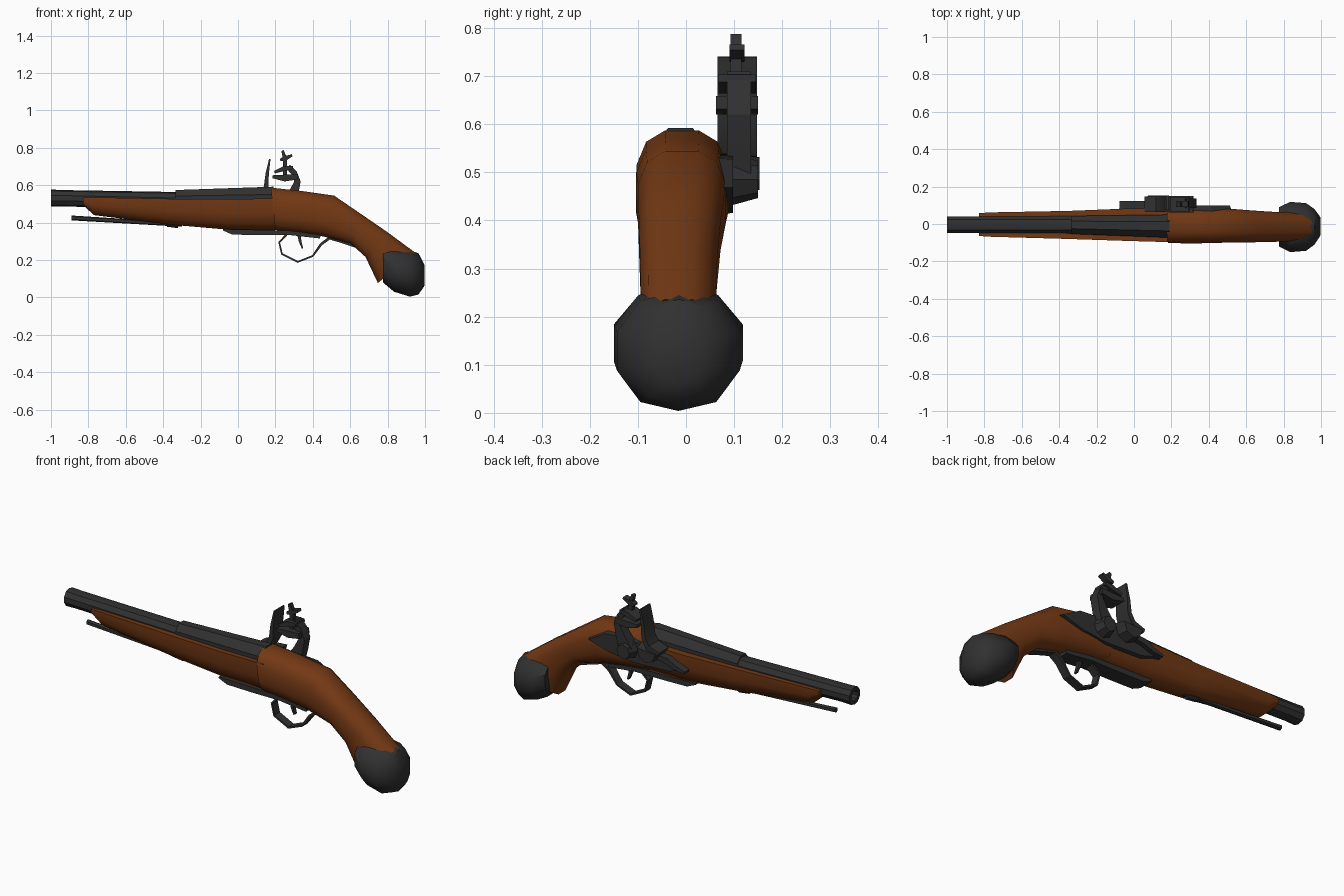
import bpy, bmesh, math
from mathutils import Vector


def material(name, rgb):
    m = bpy.data.materials.new(name)
    m.diffuse_color = (*rgb, 1)
    return m


WOOD = material("walnut brown", (0.17, 0.04, 0.007))
IRON = material("dark iron", (0.03, 0.03, 0.031))


def finish(name, bm, mat, angle=35):
    bmesh.ops.recalc_face_normals(bm, faces=bm.faces[:])
    me = bpy.data.meshes.new(name)
    bm.to_mesh(me)
    bm.free()
    me.materials.append(mat)
    ob = bpy.data.objects.new(name, me)
    bpy.context.collection.objects.link(ob)
    bpy.ops.object.select_all(action='DESELECT')
    bpy.context.view_layer.objects.active = ob
    ob.select_set(True)
    bpy.ops.object.shade_smooth_by_angle(angle=math.radians(angle))
    return ob


def round_profile(n, power=1.0):
    out = []
    for i in range(n):
        a = 2 * math.pi * (i + 0.5) / n
        c, s = math.cos(a), math.sin(a)
        k = math.cos(math.pi / n) ** -1 if power == 1 else 1
        out.append((math.copysign(abs(c) ** power, c),
                    min(1, max(-1, k * math.copysign(abs(s) ** power, s)))))
    return out


def loft(name, mat, sections, profile, angle=35):
    """sections: (top x, top z, bottom x, bottom z, y min, y max)"""
    bm = bmesh.new()
    rings = []
    for tx, tz, bx, bz, y0, y1 in sections:
        rings.append([bm.verts.new(((tx + bx) / 2 + (tx - bx) / 2 * v,
                                    (y0 + y1) / 2 + (y1 - y0) / 2 * u,
                                    (tz + bz) / 2 + (tz - bz) / 2 * v))
                      for u, v in profile])
    n = len(profile)
    for a, b in zip(rings, rings[1:]):
        for i in range(n):
            j = (i + 1) % n
            bm.faces.new((a[i], a[j], b[j], b[i]))
    bm.faces.new(rings[0])
    bm.faces.new(rings[-1])
    return finish(name, bm, mat, angle)


def upright(*rows):
    """Sections standing vertically: (x, z min, z max, y min, y max)"""
    return [(x, z1, x, z0, y0, y1) for x, z0, z1, y0, y1 in rows]


def plate(name, mat, outline, y0, y1, inset=0.0):
    """Outline in x-z, extruded from y0 to y1, narrower at y1 by the inset"""
    bm = bmesh.new()
    c = sum((Vector(p) for p in outline), Vector((0, 0))) / len(outline)
    a = [bm.verts.new((x, y0, z)) for x, z in outline]
    b = [bm.verts.new((x + (c.x - x) * inset, y1, z + (c.y - z) * inset)) for x, z in outline]
    for i in range(len(a)):
        j = (i + 1) % len(a)
        bm.faces.new((a[i], a[j], b[j], b[i]))
    bm.faces.new(a)
    bm.faces.new(b)
    return finish(name, bm, mat, 25)


def ribbon(name, path, y0, y1):
    """Bent strip: path of (x, z, half thickness)"""
    profile = [(-1, -1), (1, -1), (1, 1), (-1, 1)]
    secs = []
    for i, (x, z, t) in enumerate(path):
        p, q = path[max(i - 1, 0)], path[min(i + 1, len(path) - 1)]
        d = Vector((q[0] - p[0], q[1] - p[1])).normalized() * t
        secs.append((x - d.y, z + d.x, x + d.y, z - d.x, y0, y1))
    return loft(name, IRON, secs, profile, 30)


# Barrel with bored muzzle, then the thicker breech
loft("barrel", IRON, upright(
    (-0.90, 0.508, 0.554, -0.028, 0.021), (-1.0, 0.505, 0.557, -0.031, 0.024),
    (-1.0, 0.485, 0.577, -0.050, 0.043), (-0.94, 0.487, 0.574, -0.050, 0.043),
    (-0.30, 0.468, 0.563, -0.052, 0.044)), round_profile(10))
loft("breech", IRON, upright(
    (-0.335, 0.465, 0.574, -0.057, 0.047), (0.19, 0.45, 0.592, -0.078, 0.055)),
    round_profile(8))

# Wooden fore-end with U-shaped section
U = [(-1, 1), (-1, 0.1), (-0.8, -0.55), (-0.35, -1),
     (0.35, -1), (0.8, -0.55), (1, 0.1), (1, 1)]
loft("fore_end", WOOD, upright(
    (-0.83, 0.495, 0.533, -0.064, 0.058), (-0.77, 0.44, 0.535, -0.068, 0.062),
    (-0.35, 0.388, 0.527, -0.080, 0.070), (-0.05, 0.362, 0.525, -0.090, 0.082),
    (0.22, 0.36, 0.53, -0.098, 0.088)), U, 45)

# Wooden wrist and grip
loft("grip", WOOD, [
    (0.175, 0.590, 0.20, 0.357, -0.105, 0.088), (0.34, 0.572, 0.34, 0.342, -0.106, 0.090),
    (0.515, 0.547, 0.46, 0.322, -0.102, 0.085), (0.66, 0.447, 0.60, 0.287, -0.100, 0.074),
    (0.80, 0.351, 0.68, 0.215, -0.097, 0.066), (0.955, 0.238, 0.745, 0.075, -0.095, 0.064)],
    round_profile(12, 0.75), 50)

# Iron butt cap
loft("butt_cap", IRON, upright(
    (0.775, 0.08, 0.265, -0.125, 0.095), (0.835, 0.03, 0.262, -0.157, 0.125),
    (0.92, 0.004, 0.252, -0.150, 0.118), (0.965, 0.016, 0.236, -0.115, 0.085),
    (0.996, 0.06, 0.175, -0.065, 0.040)), round_profile(10), 40)

# Ramrod and its pipe under the fore-end
loft("ramrod", IRON, upright(
    (-0.89, 0.412, 0.438, -0.018, 0.010), (-0.30, 0.378, 0.400, -0.016, 0.008)),
    round_profile(6))
loft("ramrod_pipe", IRON, upright(
    (-0.38, 0.378, 0.41, -0.025, 0.017), (-0.32, 0.370, 0.41, -0.025, 0.017)),
    round_profile(8))

# Trigger plate, guard and trigger
ribbon("trigger_plate", [(-0.08, 0.362, 0.004), (-0.03, 0.350, 0.014),
                         (0.12, 0.347, 0.014), (0.28, 0.345, 0.012), (0.44, 0.325, 0.010)],
       -0.05, 0.035)
ribbon("trigger_guard", [(0.26, 0.335, 0.006), (0.22, 0.295, 0.005), (0.235, 0.232, 0.005),
                         (0.32, 0.190, 0.005), (0.40, 0.222, 0.005), (0.445, 0.285, 0.007),
                         (0.49, 0.318, 0.009), (0.56, 0.298, 0.009), (0.64, 0.268, 0.006)],
       -0.03, 0.015)
ribbon("trigger", [(0.325, 0.345, 0.010), (0.332, 0.30, 0.007), (0.345, 0.262, 0.004)],
       -0.018, 0.003)

# Lock plate on the far side
plate("lock_plate", IRON, [(-0.09, 0.455), (0.02, 0.422), (0.25, 0.412), (0.40, 0.43),
                           (0.53, 0.468), (0.42, 0.53), (0.28, 0.54), (0.02, 0.50)],
      0.06, 0.098, 0.06)

# Powder pan, striking steel and its spring
plate("powder_pan", IRON, [(0.06, 0.53), (0.085, 0.475), (0.13, 0.455),
                           (0.18, 0.48), (0.20, 0.54)], 0.075, 0.153, 0.2)
ribbon("striking_steel", [(0.06, 0.525, 0.010), (0.125, 0.545, 0.014), (0.150, 0.59, 0.012),
                          (0.156, 0.66, 0.009), (0.170, 0.74, 0.004)], 0.065, 0.148)
ribbon("steel_spring", [(0.10, 0.497, 0.012), (0.03, 0.488, 0.016), (-0.02, 0.465, 0.012),
                        (-0.075, 0.452, 0.006)], 0.085, 0.122)

# Hammer: pivot boss, curved neck, two jaws and clamp screw
plate("hammer_pivot", IRON, [(0.27 + 0.055 * math.cos(i * math.pi / 4),
                              0.485 + 0.055 * math.sin(i * math.pi / 4)) for i in range(8)],
      0.09, 0.150, 0.3)
ribbon("hammer_neck", [(0.265, 0.49, 0.040), (0.298, 0.56, 0.026), (0.318, 0.62, 0.017),
                       (0.300, 0.665, 0.016), (0.268, 0.70, 0.014)], 0.085, 0.135)
ribbon("lower_jaw", [(0.318, 0.645, 0.014), (0.25, 0.638, 0.018), (0.185, 0.645, 0.008)],
       0.062, 0.150)
ribbon("upper_jaw", [(0.295, 0.695, 0.008), (0.25, 0.690, 0.014), (0.195, 0.670, 0.007)],
       0.068, 0.145)
ribbon("clamp_screw", [(0.252, 0.63, 0.011), (0.252, 0.74, 0.011), (0.238, 0.785, 0.007)],
       0.092, 0.115)
ribbon("screw_head", [(0.225, 0.735, 0.006), (0.25, 0.742, 0.013), (0.29, 0.760, 0.006)],
       0.09, 0.122)
